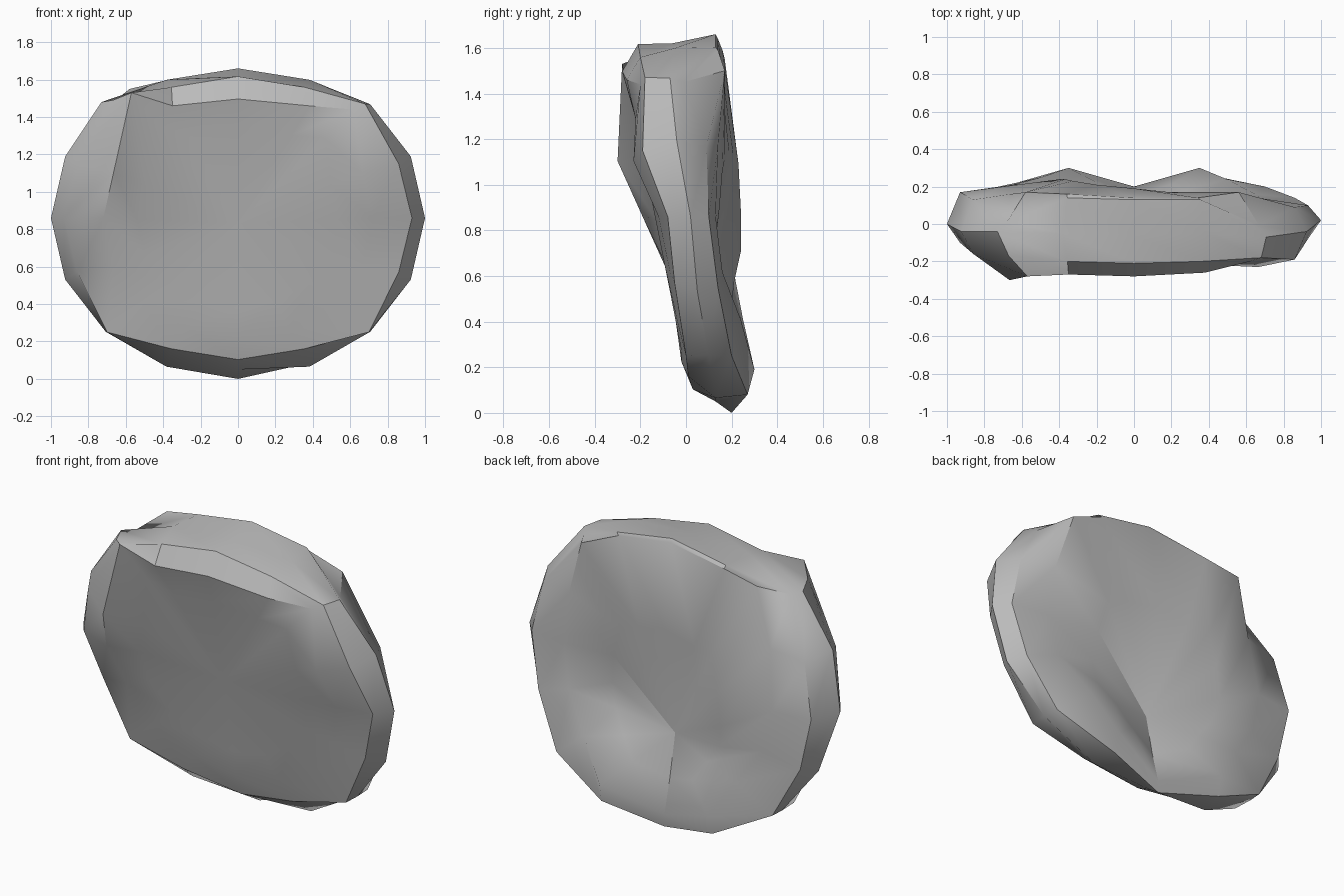
import bpy, bmesh, math

cube = bpy.data.objects.get("Cube")
if cube:
    bpy.data.objects.remove(cube, do_unlink=True)

SIDES = 16
HALF_HEIGHT = 0.86

stone = bpy.data.materials.new("stone_grey")
stone.use_nodes = True
grey = (0.5, 0.5, 0.5, 1)
stone.diffuse_color = grey
stone.node_tree.nodes["Principled BSDF"].inputs["Base Color"].default_value = grey


def add_ring(bm, width, height, depths, corners=None):
    """One closed oval loop, starting at +x; corners moves single points in x and z."""
    ring = []
    for i, depth in enumerate(depths):
        angle = math.tau * i / SIDES
        x = width * math.cos(angle)
        z = HALF_HEIGHT * (1 + height * math.sin(angle))
        z = min(z, 1.66 - 0.16 * abs(x))          # flattened top
        if corners and i in corners:
            x, z = corners[i]
        ring.append(bm.verts.new((x, depth, z)))
    return ring


def bridge(bm, first, second):
    for i in range(SIDES):
        j = (i + 1) % SIDES
        bm.faces.new((first[i], first[j], second[j], second[i]))


def cap(bm, ring, centre, scale, depth_at):
    """Close a ring with an inner loop, whose depth follows a rule, and a centre point."""
    middle = bm.verts.new(centre)
    inner = []
    for i, vert in enumerate(ring):
        point = middle.co.lerp(vert.co, scale)
        point.y = depth_at(i, point)
        inner.append(bm.verts.new(point))
    bridge(bm, ring, inner)
    for i in range(SIDES):
        bm.faces.new((inner[i], inner[(i + 1) % SIDES], middle))
    return middle, inner


bm = bmesh.new()

# Front panel edge, with a raised corner on the right
front_panel = add_ring(bm, 0.72, 0.74, [
    -.12, -.23, -.2, -.26, -.28, -.27, -.28, -.3,
    -.19, -.08, -.04, -.02, -.02, -.02, -.04, -.07],
    {2: (.62, 1.44), 3: (.38, 1.46), 5: (-.35, 1.46), 6: (-.57, 1.53)})

# Front rim, widest rim and back rim
front_rim = add_ring(bm, 0.93, 0.88, [
    -.08, -.19, -.18, -.2, -.21, -.2, -.17, -.16,
    -.1, -.02, 0, .01, .03, .01, 0, -.05],
    {2: (.68, 1.47), 6: (-.67, 1.49), 10: (-.7, .25), 14: (.7, .25)})
widest_rim = add_ring(bm, 1.0, 1.0, [
    .02, -.04, -.07, -.05, -.06, -.05, -.04, -.04,
    0, .09, .12, .13, .13, .13, .1, .05],
    {4: (0, 1.62), 6: (-.73, 1.48), 12: (0, .05)})
back_rim = add_ring(bm, 0.93, 0.94, [
    .1, .09, -.01, .13, .13, .14, .01, .13,
    .17, .17, .2, .27, .2, .27, .2, .14],
    {2: (.67, 1.45), 4: (0, 1.66), 6: (-.68, 1.47), 10: (-.7, .25),
     11: (-.36, .08), 12: (0, 0), 13: (.36, .08), 14: (.7, .25)})

# Back panel edge, with notched upper corners and two lobes at the bottom
back_panel = add_ring(bm, 0.7, 0.74, [
    .13, .14, .17, .14, .14, .16, .17, .16,
    .2, .21, .25, .3, .2, .3, .24, .16],
    {1: (.66, 1.17), 2: (.56, 1.5), 3: (.34, 1.59), 4: (0, 1.64),
     5: (-.36, 1.59), 6: (-.58, 1.55), 7: (-.66, 1.2),
     11: (-.35, .19), 12: (0, .07), 13: (.35, .19)})

rings = [front_panel, front_rim, widest_rim, back_rim, back_panel]
for first, second in zip(rings, rings[1:]):
    bridge(bm, first, second)

# Front: a flat plane that leans back
cap(bm, front_panel, (0, -.13, .83), 0.75, lambda i, p: -0.13 - 0.2 * (p.z - 0.83))

# Back: a bulge on the right and a sharp bent valley from the bottom to the upper left
bulge = [.12, .145, .16, .17, .19, .21, .23, .24,
         .24, .21, .2, .22, .15, .21, .18, .13]
hollow, inner = cap(bm, back_panel, (0, .1, .51), 0.56, lambda i, p: bulge[i])
for start, end in ((hollow, inner[1]), (hollow, inner[12]), (inner[12], back_panel[12])):
    bm.edges.get((start, end)).smooth = False

bmesh.ops.recalc_face_normals(bm, faces=bm.faces)
mesh = bpy.data.meshes.new("stone_slab")
bm.to_mesh(mesh)
bm.free()
mesh.materials.append(stone)

slab = bpy.data.objects.new("stone_slab", mesh)
bpy.context.collection.objects.link(slab)
bpy.context.view_layer.objects.active = slab
slab.select_set(True)
bpy.ops.object.shade_smooth_by_angle(angle=math.radians(35), keep_sharp_edges=True)
